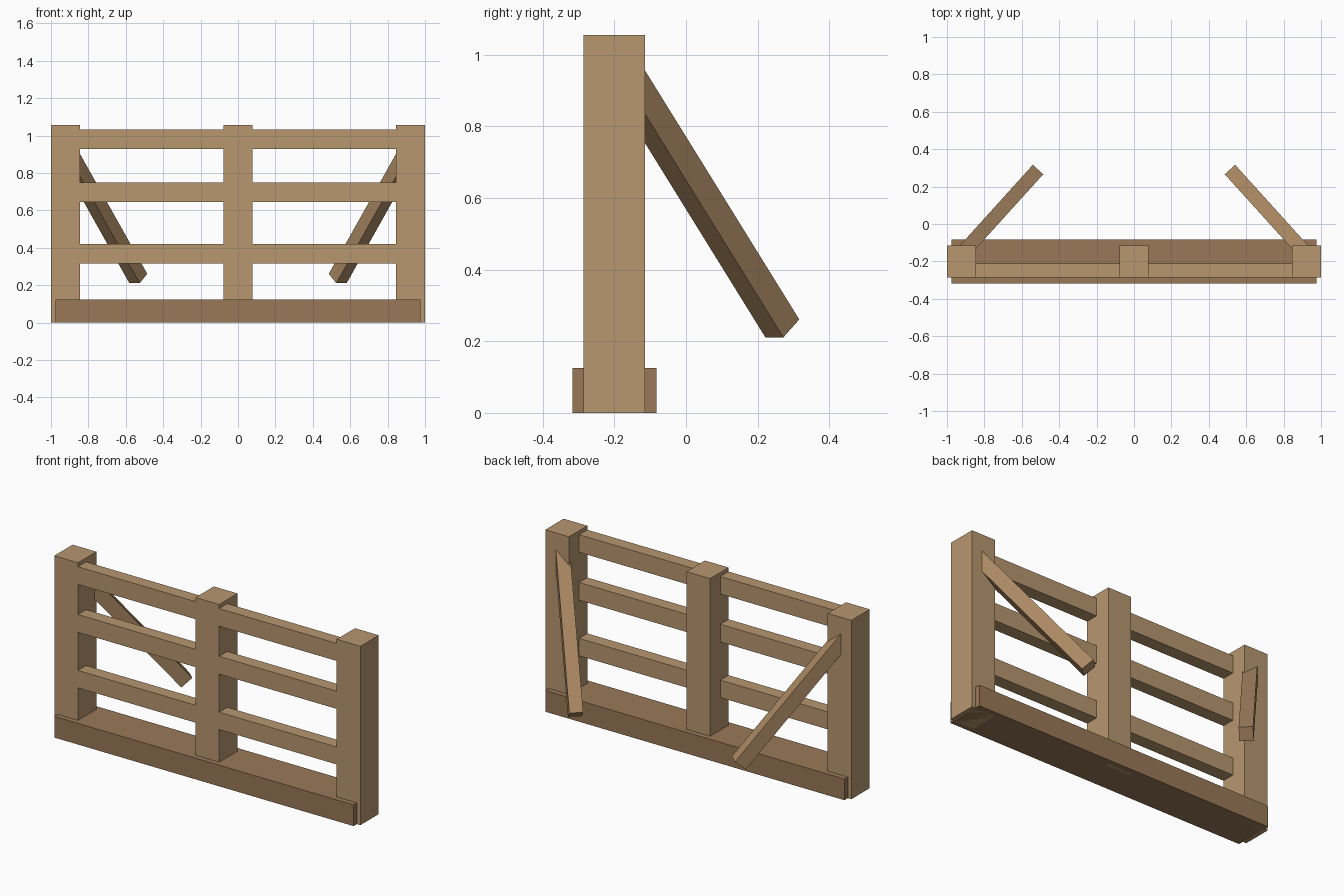
import bpy
from mathutils import Vector, Matrix

if "Cube" in bpy.data.objects:
    bpy.data.objects.remove(bpy.data.objects["Cube"])


def material(name, rgb):
    m = bpy.data.materials.new(name)
    m.diffuse_color = (*rgb, 1)
    m.use_nodes = True
    m.node_tree.nodes["Principled BSDF"].inputs["Base Color"].default_value = m.diffuse_color
    return m


light_wood = material("light_wood", (0.48, 0.31, 0.16))
dark_wood = material("dark_wood", (0.32, 0.19, 0.095))
mid_wood = material("mid_wood", (0.41, 0.25, 0.125))


def beam(name, size, matrix, mat):
    bpy.ops.mesh.primitive_cube_add(size=1)
    ob = bpy.context.object
    ob.name = name
    ob.data.transform(matrix @ Matrix.Diagonal((*size, 1)))
    ob.data.materials.append(mat)
    return ob


def box(name, x, y, z, mat):
    size = [b - a for a, b in (x, y, z)]
    centre = [(a + b) / 2 for a, b in (x, y, z)]
    return beam(name, size, Matrix.Translation(centre), mat)


# Ground sill
box("base_sill", (-0.977, 0.977), (-0.317, -0.083), (0, 0.125), dark_wood)

# Three upright posts
half = 0.0775
for name, x in (("left", -0.9225), ("middle", 0), ("right", 0.9225)):
    box(name + "_post", (x - half, x + half), (-0.286, -0.115), (0, 1.056), light_wood)

# Rails between the posts, flush with their fronts
for level, z in (("lower", (0.317, 0.42)), ("middle", (0.645, 0.75)), ("upper", (0.928, 1.032))):
    for side, x in (("left", (-0.845, -half)), ("right", (half, 0.845))):
        box(f"{level}_rail_{side}", x, (-0.286, -0.21), z, light_wood)

# Diagonal braces leaning back and inwards from the outer posts
length = 0.95
for side, s in (("left", -1), ("right", 1)):
    axis = Vector((-0.429 * s, 0.474, -0.765)).normalized()
    across = axis.cross(Vector((0, 0, 1))).normalized()
    up = across.cross(axis)
    rot = Matrix((across, axis, up)).transposed().to_4x4()
    foot = Vector((0.533 * s, 0.269, 0.236))
    place = Matrix.Translation(foot - axis * length / 2) @ rot
    beam(side + "_brace", (0.075, length, 0.078), place, mid_wood)
